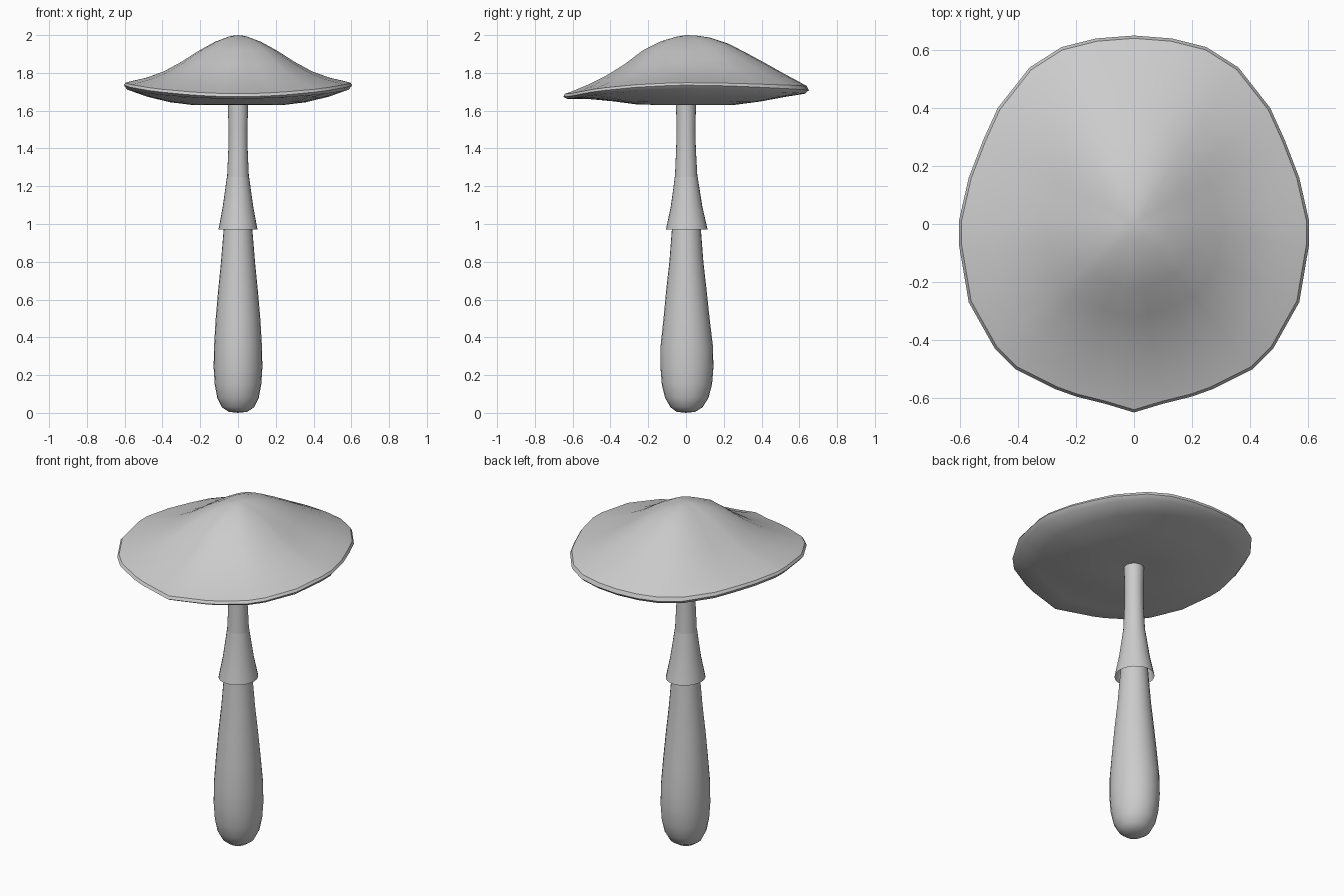
import bpy, bmesh, math


def finish(name, bm, angle=40):
    bmesh.ops.remove_doubles(bm, verts=bm.verts, dist=1e-5)
    bmesh.ops.recalc_face_normals(bm, faces=bm.faces)
    mesh = bpy.data.meshes.new(name)
    bm.to_mesh(mesh)
    bm.free()
    ob = bpy.data.objects.new(name, mesh)
    bpy.context.collection.objects.link(ob)
    bpy.ops.object.select_all(action='DESELECT')
    ob.select_set(True)
    bpy.context.view_layer.objects.active = ob
    bpy.ops.object.shade_smooth_by_angle(angle=math.radians(angle))
    return ob


def loft(name, rings, angle=40):
    bm = bmesh.new()
    loops = [[bm.verts.new(p) for p in ring] for ring in rings]
    n = len(loops[0])
    for a, b in zip(loops, loops[1:]):
        for i in range(n):
            j = (i + 1) % n
            bm.faces.new((a[i], a[j], b[j], b[i]))
    return finish(name, bm, angle)


def lathe(name, profile, sides=24):
    # profile rows: radius in x, radius in y, centre y, height
    ang = [2 * math.pi * i / sides for i in range(sides)]
    return loft(name, [[(rx * math.cos(a), cy + ry * math.sin(a), z) for a in ang]
                       for rx, ry, cy, z in profile])


# Stem, swelling toward a rounded foot
lathe("stem", [
    (0, 0, 0, 0), (.05, .05, 0, .006), (.085, .085, .003, .03),
    (.11, .115, .004, .08), (.123, .133, .005, .15), (.129, .14, .005, .24),
    (.127, .139, .004, .35), (.118, .122, .003, .5), (.105, .107, .002, .65),
    (.09, .09, .002, .8), (.076, .077, .002, .97), (.066, .067, .002, 1.1),
    (.058, .06, .001, 1.24), (.051, .052, 0, 1.4), (.05, .05, 0, 1.5),
    (.054, .053, 0, 1.65)])

# Thin open skirt hanging from the upper stem
lathe("stem_ring", [
    (.0585, .0605, .001, 1.25), (.067, .069, .002, 1.19),
    (.081, .084, .003, 1.09), (.103, .11, .004, .972)])

# Cap outline, right half from back to front, then mirrored
half = [(0, .65), (.13, .64), (.25, .61), (.36, .54), (.47, .40), (.52, .29),
        (.57, .16), (.604, .01), (.604, -.07), (.57, -.27), (.48, -.43),
        (.41, -.50), (.27, -.57), (.20, -.595), (.10, -.62), (0, -.65)]
outline = half + [(-x, y) for x, y in half[-2:0:-1]]

# Cap profile: fraction of outline, then height at front, side and back
profile = [
    (0, 2.0, 2.0, 2.0), (.08, 1.991, 1.992, 1.998), (.2, 1.968, 1.965, 1.986),
    (.35, 1.92, 1.915, 1.953), (.5, 1.846, 1.857, 1.903), (.65, 1.785, 1.808, 1.85),
    (.8, 1.737, 1.775, 1.795), (.93, 1.702, 1.757, 1.75), (.985, 1.69, 1.748, 1.73),
    (1, 1.674, 1.735, 1.708), (.97, 1.663, 1.712, 1.69), (.8, 1.662, 1.675, 1.672),
    (.6, 1.650, 1.645, 1.648), (.4, 1.633, 1.630, 1.631), (.2, 1.630, 1.630, 1.630),
    (0, 1.64, 1.64, 1.64)]
rings = []
for t, zf, zs, zb in profile:
    ring = []
    for i, (x, y) in enumerate(outline):
        c = y / math.hypot(x, y)
        z = zs + ((zb if c > 0 else zf) - zs) * c * c
        ring.append((x * t, y * t, z))
    rings.append(ring)
loft("cap", rings, 35)
